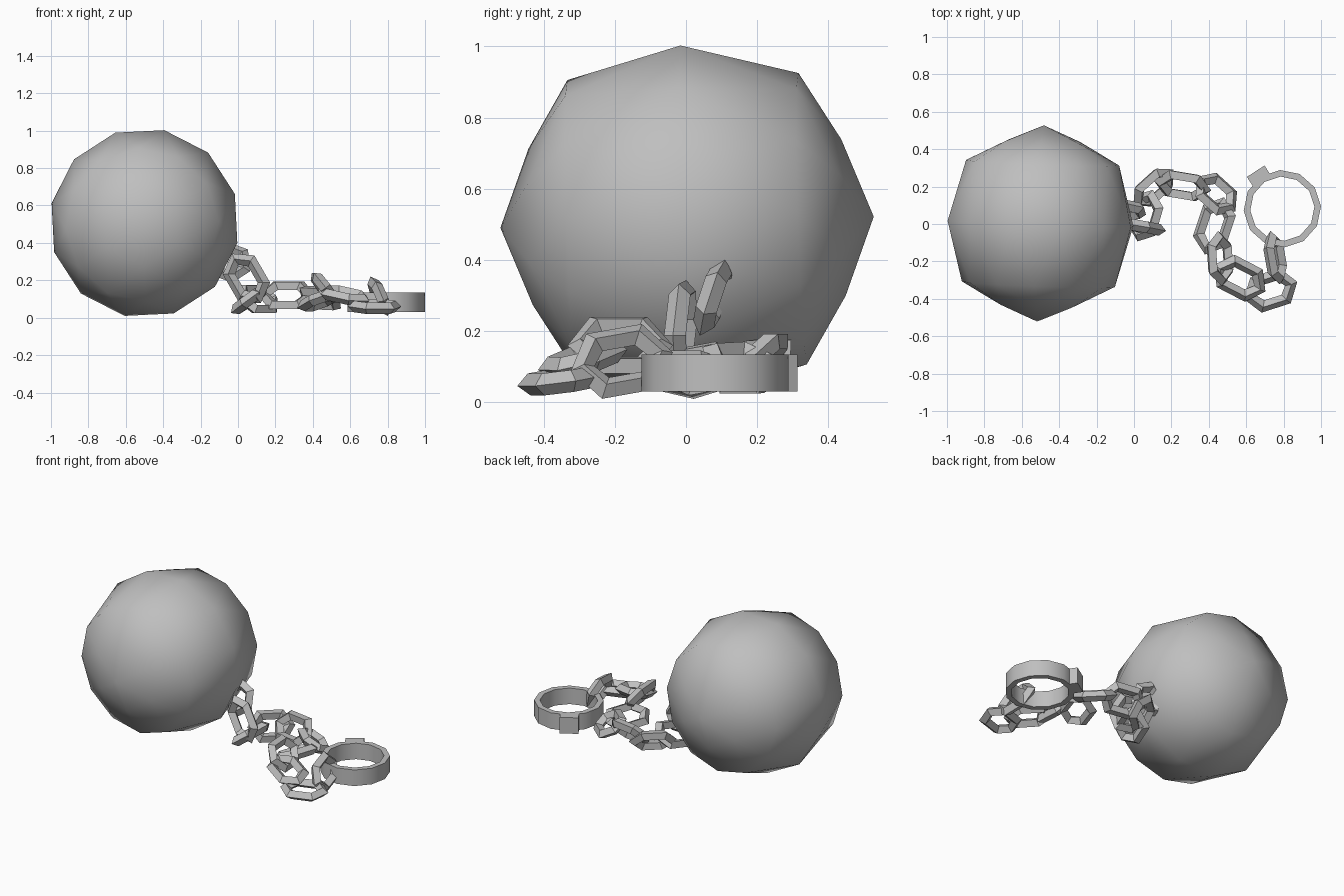
import bpy, bmesh, math
from mathutils import Matrix, Vector

cube = bpy.data.objects.get("Cube")
if cube:
    bpy.data.objects.remove(cube, do_unlink=True)

iron = bpy.data.materials.new("grey iron")
iron.use_nodes = True
GREY = (0.52, 0.52, 0.52, 1)
iron.diffuse_color = GREY
iron.node_tree.nodes["Principled BSDF"].inputs["Base Color"].default_value = GREY


def finish(name, bm, matrix, smooth=False):
    """Smooth parts keep only edges over 40 degrees sharp."""
    bmesh.ops.recalc_face_normals(bm, faces=bm.faces)
    for f in bm.faces:
        f.smooth = smooth
    for e in bm.edges:
        e.smooth = e.calc_face_angle(0) < math.radians(40)
    mesh = bpy.data.meshes.new(name)
    bm.to_mesh(mesh)
    bm.free()
    mesh.materials.append(iron)
    obj = bpy.data.objects.new(name, mesh)
    bpy.context.collection.objects.link(obj)
    obj.matrix_world = matrix


def ring_mesh(sections):
    """Closed tube through a loop of equal cross-sections."""
    bm = bmesh.new()
    loops = [[bm.verts.new(p) for p in s] for s in sections]
    for i, a in enumerate(loops):
        b = loops[(i + 1) % len(loops)]
        for j in range(len(a)):
            k = (j + 1) % len(a)
            bm.faces.new((a[j], b[j], b[k], a[k]))
    return bm


# Heavy ball: coarse rings around a sideways axis, wrapped in a hull
bm = bmesh.new()
# height along axis, radius, number of points, starting angle in degrees
RINGS = [(0.525, 0, 1, 0), (0.44, 0.22, 6, 30), (0.325, 0.41, 12, 0), (0, 0.508, 12, 15),
         (-0.325, 0.41, 12, 0), (-0.44, 0.22, 6, 30), (-0.525, 0, 1, 0)]
for h, r, n, start in RINGS:
    for i in range(n):
        a = math.radians(start) + math.tau * i / n
        bm.verts.new((r * math.cos(a), h, r * math.sin(a)))
bmesh.ops.convex_hull(bm, input=bm.verts)
tilt = (Matrix.Rotation(-0.035, 4, 'Z') @ Matrix.Rotation(0.03, 4, 'X')
        @ Matrix.Rotation(-0.05, 4, 'Y'))
finish("iron_ball", bm, Matrix.Translation((-0.5, 0.003, 0.506)) @ tilt, smooth=True)


# Chain links: stretched six-sided rings with a diamond section
def chain_link(name, start, end, normal, half_width=0.07, bar=0.031):
    start, end = Vector(start), Vector(end)
    half = (end - start).length / 2 - bar
    x = (end - start).normalized()
    z = Vector(normal)
    z = (z - x * z.dot(x)).normalized()
    y = z.cross(x)
    sections = []
    for i in range(6):
        a = math.tau * i / 6
        p = Vector((half * math.cos(a) * (1.12 if i % 3 else 1),
                    half_width * math.sin(a) / math.sin(math.pi / 3), 0))
        out = Vector((math.cos(a), math.sin(a), 0)) * bar * 1.1
        up = Vector((0, 0, bar))
        sections.append([p + out, p + up, p - out, p - up])
    m = Matrix((x, y, z)).transposed().to_4x4()
    m.translation = (start + end) / 2
    finish(name, ring_mesh(sections), m)


# outer start, outer end, direction the link's flat side faces
LINKS = [
    ((-0.05, 0.11, 0.40), (-0.03, 0.04, 0.19), (0.1, 1, -0.35)),
    ((-0.03, 0.00, 0.34), (0.12, -0.03, 0.08), (0.1, 1, 0.1)),
    ((0.02, -0.09, 0.07), (0.10, 0.18, 0.12), (-0.6, 0, 0.8)),
    ((0.00, 0.10, 0.10), (0.21, 0.29, 0.10), (0.5, -0.5, 0.6)),
    ((0.11, 0.23, 0.12), (0.41, 0.18, 0.12), (0, -0.75, 0.7)),
    ((0.34, 0.25, 0.11), (0.54, 0.07, 0.10), (0.3, 0.4, 0.8)),
    ((0.48, 0.14, 0.09), (0.38, -0.16, 0.09), (-0.4, 0, 0.9)),
    ((0.45, -0.04, 0.16), (0.47, -0.33, 0.16), (0.8, 0, 0.6)),
    ((0.43, -0.22, 0.15), (0.70, -0.36, 0.09), (0.2, -0.25, 1)),
    ((0.59, -0.40, 0.06), (0.87, -0.31, 0.06), (0, -0.15, 1)),
    ((0.73, -0.04, 0.14), (0.78, -0.32, 0.09), (0.9, 0.1, 0.35)),
]
for i, (start, end, normal) in enumerate(LINKS):
    chain_link(f"chain_link_{i + 1}", start, end, normal)

# Ankle cuff: twelve-sided band
sections = []
for i in range(12):
    a = math.tau * i / 12
    c, s = math.cos(a), math.sin(a)
    sections.append([(r * c, r * s, z) for r, z in
                     ((0.207, 0.03), (0.207, 0.135), (0.172, 0.135), (0.172, 0.03))])
finish("ankle_cuff", ring_mesh(sections),
       Matrix.Translation((0.793, 0.082, 0)) @ Matrix.Rotation(0.06, 4, 'Z'), smooth=True)

# Lock block on the outside of the cuff
bm = bmesh.new()
bmesh.ops.create_cube(bm, size=1)
bmesh.ops.scale(bm, vec=(0.112, 0.06, 0.105), verts=bm.verts)
finish("cuff_lock", bm,
       Matrix.Translation((0.667, 0.257, 0.0825)) @ Matrix.Rotation(math.radians(33), 4, 'Z'))
